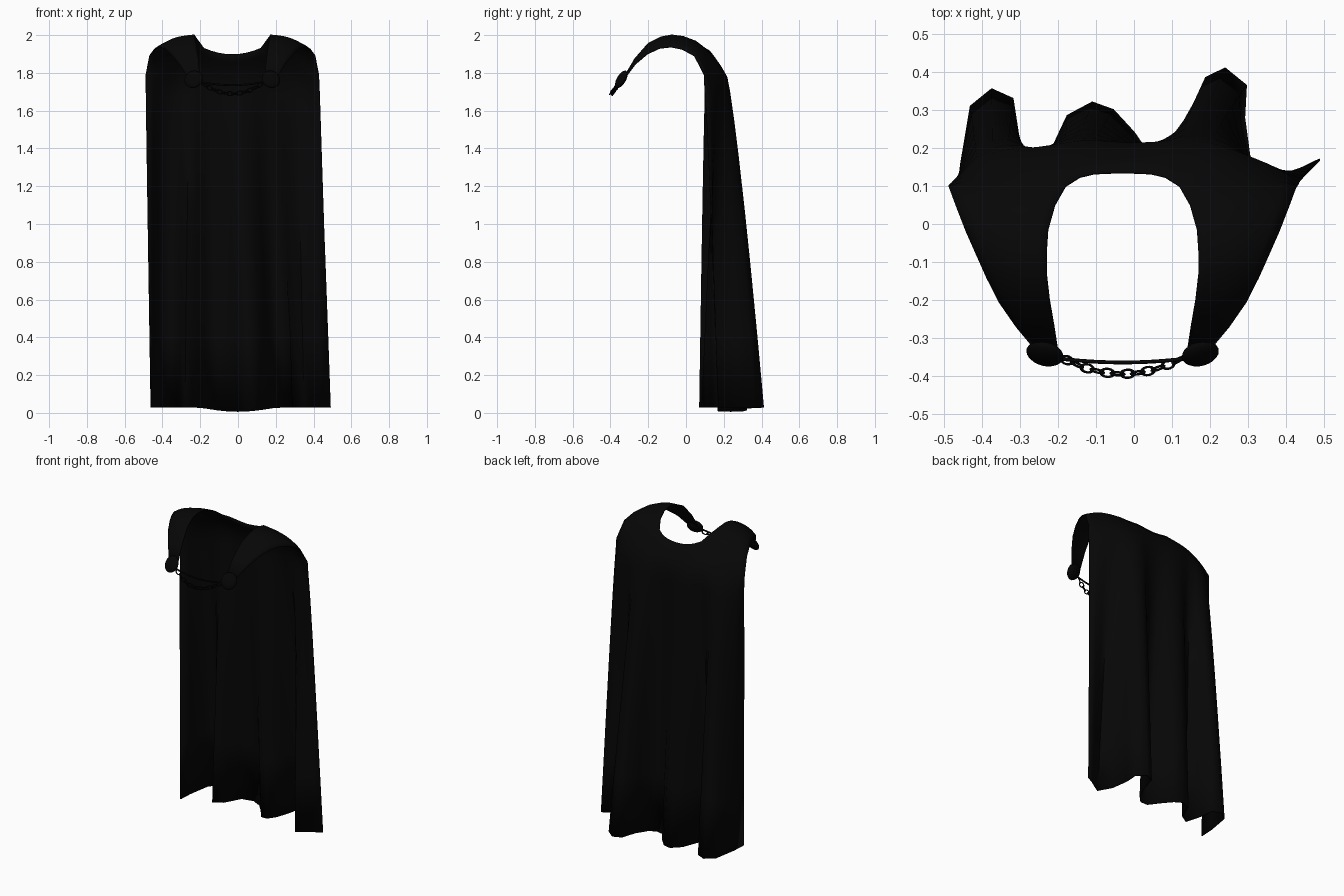
import bpy, bmesh, math
from mathutils import Vector, Matrix

if "Cube" in bpy.data.objects:
    bpy.data.objects.remove(bpy.data.objects["Cube"])

CX = -0.03      # centre line of the collar
HALF = 8        # columns on each shoulder
THICK = 0.006


def material(name, value):
    m = bpy.data.materials.new(name)
    m.use_nodes = True
    m.diffuse_color = (value, value, value, 1)
    node = m.node_tree.nodes["Principled BSDF"]
    node.inputs["Base Color"].default_value = (value, value, value, 1)
    node.inputs["Roughness"].default_value = 0.8
    return m


cloth = material("black cloth", 0.002)
metal = material("black metal", 0.0013)


def finish(ob, mat, angle=60):
    ob.data.materials.append(mat)
    bpy.ops.object.select_all(action='DESELECT')
    ob.select_set(True)
    bpy.context.view_layer.objects.active = ob
    bpy.ops.object.shade_smooth_by_angle(angle=math.radians(angle))


def add_object(name, mesh):
    ob = bpy.data.objects.new(name, mesh)
    bpy.context.collection.objects.link(ob)
    return ob


# Shoulder strap stations from the back yoke to the clasp: inner edge, outer edge
STRAP = [((-.18, .10, 1.93), (-.488, .097, 1.79)),
         ((-.208, .05, 1.968), (-.468, .045, 1.89)),
         ((-.226, -.015, 1.992), (-.442, -.02, 1.925)),
         ((-.23, -.075, 2.0), (-.415, -.08, 1.937)),
         ((-.23, -.13, 1.99), (-.388, -.14, 1.93)),
         ((-.222, -.20, 1.955), (-.355, -.205, 1.9)),
         ((-.21, -.27, 1.875), (-.31, -.27, 1.845)),
         ((-.20, -.335, 1.765), (-.26, -.33, 1.765))]

# Hem outline with its folds
HEM = [(-.46, .07), (-.455, .16), (-.43, .31), (-.375, .355), (-.32, .33),
       (-.305, .23), (-.28, .14), (-.225, .175), (-.175, .285), (-.11, .32),
       (-.055, .30), (0, .24), (.045, .175), (.09, .17), (.13, .21),
       (.165, .285), (.19, .385), (.24, .41), (.295, .365), (.29, .28),
       (.305, .17), (.35, .085), (.39, .11), (.435, .14), (.49, .17)]


def strap_row(inner, outer):
    """Points from outer to inner edge, rounded over the shoulder."""
    a, b = Vector(inner), Vector(outer)
    row = []
    for i in range(HALF + 1):
        w = 1 - i / HALF
        p = a.lerp(b, w)
        p.z = a.z + (b.z - a.z) * (0.25 * w + 0.75 * w ** 3)
        row.append(p)
    return row


def mirrored(row):
    return [Vector((2 * CX - p.x, p.y, p.z)) for p in reversed(row)]


def add_grid(bm, rows):
    grid = [[bm.verts.new(p) for p in row] for row in rows]
    for r, s in zip(grid, grid[1:]):
        for i in range(len(r) - 1):
            bm.faces.new((r[i], r[i + 1], s[i + 1], s[i]))


# Yoke: right shoulder, curved neckline, left shoulder
right = strap_row(*STRAP[0])
neck = []
for i in range(1, HALF):
    d = 2 * i / HALF - 1
    neck.append(Vector((CX + 0.15 * d, 0.135 - 0.035 * d ** 4, 1.897 + 0.033 * d * d)))
yoke = right + neck + mirrored(right)


def drape(f):
    """Row of the back panel at fraction f of the drop."""
    row = []
    for top, (hx, hy) in zip(yoke, HEM):
        dome = 1 - min(1, abs((top.x - CX) / 0.46)) ** 4
        mid = 0.1 + 0.112 * dome
        p = min(f / 0.12, 1)
        q = max(0, (f - 0.06) / 0.94) ** 0.8
        y = top.y + (mid - top.y) * math.sin(p * math.pi / 2) + (hy - mid) * q
        y += 0.014 * dome * math.sin(p * math.pi)
        hz = 0.028 - 0.022 * max(0, math.cos(hx / 0.2 * math.pi / 2)) * (abs(hx) < 0.2)
        row.append(Vector((top.x + (hx - top.x) * f, y, top.z + (hz - top.z) * f)))
    return row


bm = bmesh.new()
add_grid(bm, [drape(f) for f in (0, .02, .045, .08, .12, .2, .3, .45, .6, .8, 1)])
rows = [strap_row(a, b) for a, b in STRAP]
add_grid(bm, rows)
add_grid(bm, [mirrored(r) for r in rows])
bmesh.ops.remove_doubles(bm, verts=bm.verts, dist=0.0005)
bmesh.ops.recalc_face_normals(bm, faces=bm.faces)
mesh = bpy.data.meshes.new("cape")
bm.to_mesh(mesh)
bm.free()
cape = add_object("cape", mesh)
finish(cape, cloth)
solid = cape.modifiers.new("thickness", 'SOLIDIFY')
solid.thickness = THICK
solid.offset = 0

# Oval clasps at the strap ends
for side, name in ((-1, "right_clasp"), (1, "left_clasp")):
    bpy.ops.mesh.primitive_uv_sphere_add(segments=20, ring_count=10, radius=1)
    ob = bpy.context.object
    ob.name = name
    ob.scale = (0.05, 0.052, 0.022)
    ob.location = (CX + side * 0.205, -0.342, 1.766)
    ob.rotation_euler = (math.radians(60), 0, math.radians(15 * side))
    finish(ob, metal)

# Hanging chain of alternating links
LINKS = 12


def chain_point(t):
    s = 1 - (2 * t - 1) ** 2
    return Vector((CX + 0.16 * (2 * t - 1), -0.352 - 0.043 * s, 1.745 - 0.055 * s))


bpy.ops.mesh.primitive_torus_add(major_segments=16, minor_segments=6,
                                 major_radius=0.0115, minor_radius=0.0032)
link = bpy.context.object
link.name = "chain_link"
for v in link.data.vertices:
    v.co.x *= 1.5
finish(link, metal)
for i in range(LINKS):
    ob = link if i == 0 else add_object("chain_link", link.data)
    t = (i + 0.5) / LINKS
    tangent = chain_point(t + 0.03) - chain_point(t - 0.03)
    turn = tangent.to_track_quat('X', 'Z').to_matrix().to_4x4()
    roll = Matrix.Rotation(math.radians(20 + 90 * (i % 2)), 4, 'X')
    ob.matrix_world = Matrix.Translation(chain_point(t)) @ turn @ roll

# Plain cord between the clasps
curve = bpy.data.curves.new("clasp_cord", 'CURVE')
curve.dimensions = '3D'
curve.bevel_depth = 0.005
curve.bevel_resolution = 2
spline = curve.splines.new('POLY')
spline.points.add(10)
for i, p in enumerate(spline.points):
    d = i / 5 - 1
    p.co = (CX + 0.18 * d, -0.365 + 0.012 * d * d, 1.735 + 0.02 * d * d, 1)
curve.materials.append(metal)
add_object("clasp_cord", curve)
